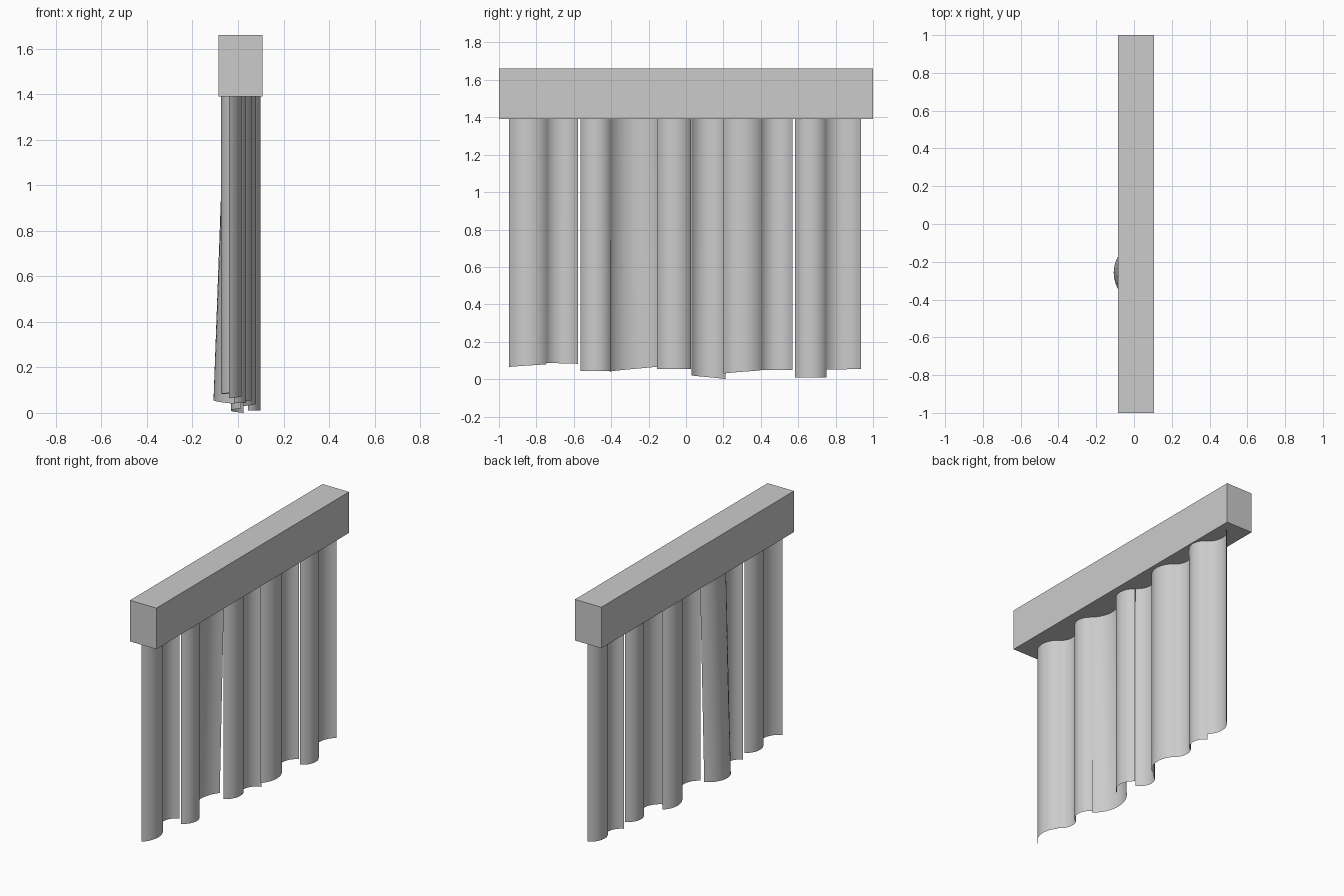
import bpy, bmesh, math
from mathutils import Vector

cube = bpy.data.objects.get("Cube")
if cube:
    bpy.data.objects.remove(cube, do_unlink=True)

grey = bpy.data.materials.new("light_grey")
grey.use_nodes = True
grey.diffuse_color = (0.6, 0.6, 0.6, 1)
grey.node_tree.nodes["Principled BSDF"].inputs["Base Color"].default_value = (0.6, 0.6, 0.6, 1)

RAIL_BOTTOM, RAIL_TOP = 1.39, 1.66
SEGMENTS = 16


def finish(name, bm):
    mesh = bpy.data.meshes.new(name)
    bm.to_mesh(mesh)
    bm.free()
    mesh.materials.append(grey)
    obj = bpy.data.objects.new(name, mesh)
    bpy.context.collection.objects.link(obj)
    return obj


def arc(start, end, sagitta, z0, z1):
    """Circular arc between two (x, y) points, bulging to +x for positive sagitta."""
    a, b = Vector(start), Vector(end)
    chord = b - a
    half = chord.length / 2
    along = chord.normalized()
    out = Vector((along.y, -along.x)) * math.copysign(1, sagitta)
    s = abs(sagitta)
    radius = (half * half + s * s) / (2 * s)
    sweep = math.atan2(half, radius - s)
    points = []
    for i in range(SEGMENTS + 1):
        t = i / SEGMENTS
        ang = sweep * (2 * t - 1)
        p = (a + b) / 2 + along * radius * math.sin(ang) + out * (radius * math.cos(ang) - radius + s)
        points.append((p.x, p.y, z0 + (z1 - z0) * t))
    return points


def slat(name, top, bottom):
    """Thin curved sheet lofted between a top arc and a bottom arc."""
    bm = bmesh.new()
    rows = [[bm.verts.new(p) for p in arc(*spec)] for spec in (bottom, top)]
    for i in range(SEGMENTS):
        f = bm.faces.new((rows[0][i], rows[0][i + 1], rows[1][i + 1], rows[1][i]))
        f.smooth = True
    finish(name, bm)


# Head rail
bm = bmesh.new()
bmesh.ops.create_cube(bm, size=1)
for v in bm.verts:
    v.co = (0.011 + v.co.x * 0.192, v.co.y * 2, (RAIL_TOP + RAIL_BOTTOM) / 2 + v.co.z * (RAIL_TOP - RAIL_BOTTOM))
finish("head_rail", bm)


def line_x(y):
    """Slat edges follow a line slightly skewed to the rail."""
    return 0.012 + 0.054 * y


# Slats: y start, y end, bottom height at each end; they bulge alternately to +x and -x
slats = [
    (-0.945, -0.745, 0.065, 0.080),
    (-0.750, -0.578, 0.087, 0.082),
    (-0.565, -0.400, 0.043, 0.043),
    None,
    (-0.155, 0.027, 0.055, 0.053),
    (0.030, 0.212, 0.020, 0.000),
    (0.200, 0.402, 0.030, 0.048),
    (0.400, 0.570, 0.050, 0.050),
    (0.582, 0.750, 0.010, 0.010),
    (0.745, 0.935, 0.050, 0.055),
]
for i, spec in enumerate(slats):
    if spec is None:
        continue
    y0, y1, z0, z1 = spec
    a, b = (line_x(y0), y0), (line_x(y1), y1)
    bulge = 0.05 if i % 2 == 0 else -0.05
    slat(f"slat_{i + 1}", (a, b, bulge, RAIL_BOTTOM, RAIL_BOTTOM), (a, b, bulge, z0, z1))

# Wider slat that swings outward at the bottom
slat("slat_4_swung",
     ((0.005, -0.41), (0.0, -0.145), -0.062, RAIL_BOTTOM, RAIL_BOTTOM),
     ((-0.015, -0.41), (-0.045, -0.125), -0.077, 0.040, 0.070))
